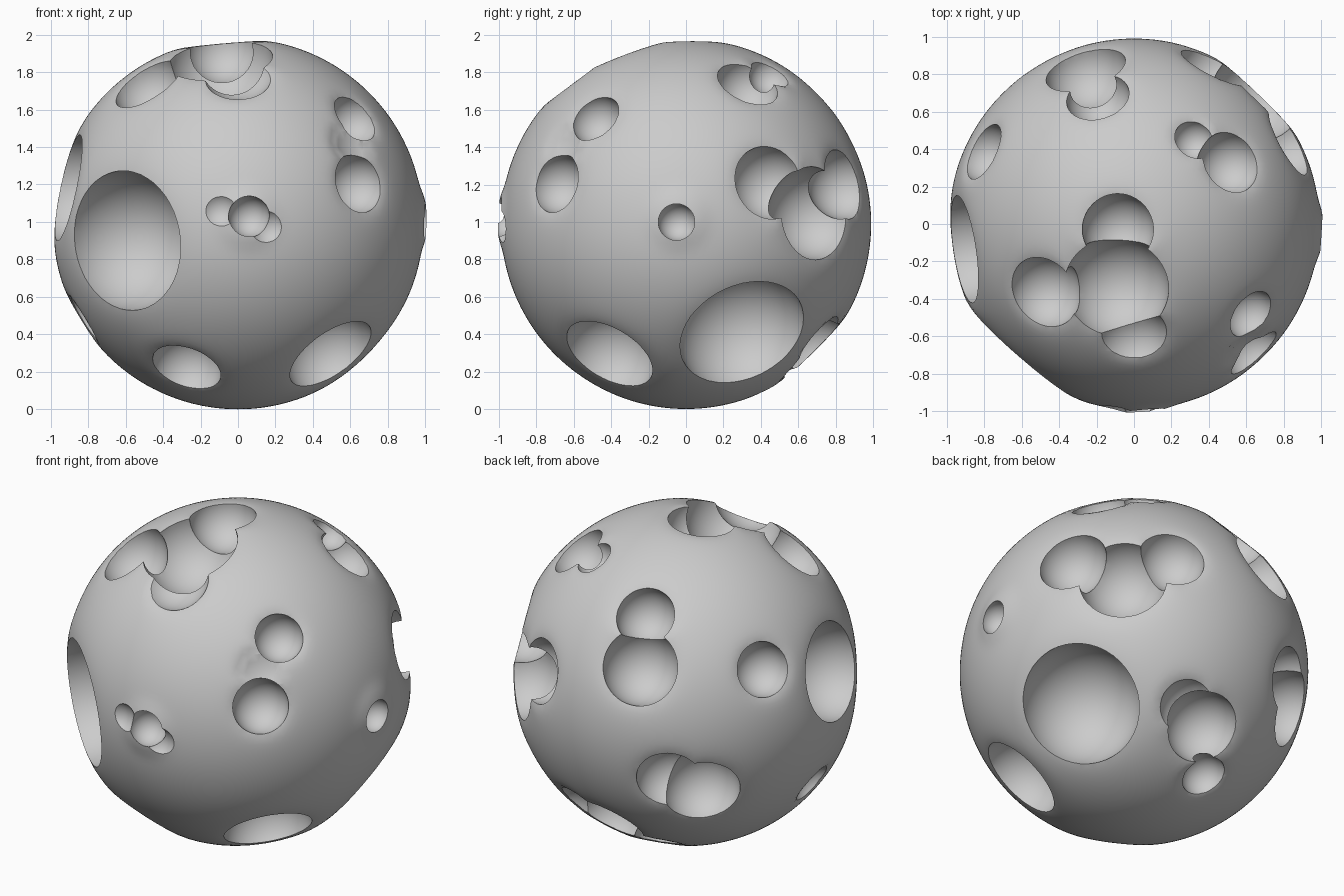
import bpy, bmesh
from math import exp
from mathutils import Vector, Matrix

if "Cube" in bpy.data.objects:
    bpy.data.objects.remove(bpy.data.objects["Cube"])

R = 0.985
CENTRE = Vector((0, 0, 0.99))

# craters: direction x, y, z from the centre, opening radius, depth / radius
CRATERS = [
    (-0.66, -0.76, -0.10, 0.375, 1.00),  # large front
    (-0.29, -0.54, -0.81, 0.19, 1.02),   # low front
    (0.52, -0.43, -0.73, 0.255, 1.00),   # low front right
    (0.62, -0.48, 0.56, 0.14, 1.10),     # front right pair
    (0.65, -0.70, 0.22, 0.16, 1.10),
    (0.58, -0.62, 0.40, 0.13, 0.22),
    (-0.10, -0.36, 0.93, 0.28, 1.02),    # top cluster
    (-0.09, -0.03, 1.00, 0.19, 1.15),
    (-0.50, -0.38, 0.78, 0.20, 1.05),
    (0.00, -0.60, 0.80, 0.18, 0.55),
    (-0.94, -0.14, 0.20, 0.29, 1.00),    # left side
    (-0.83, 0.40, 0.39, 0.16, 1.05),
    (-0.85, -0.07, -0.52, 0.13, 0.75),
    (-0.27, 0.86, 0.43, 0.22, 1.05),     # upper back pair
    (-0.20, 0.70, 0.68, 0.17, 1.05),
    (0.33, 0.46, 0.82, 0.11, 1.10),      # upper right pair
    (0.53, 0.34, 0.77, 0.17, 1.10),
    (0.86, 0.46, 0.23, 0.20, 1.00),      # back right trio
    (0.69, 0.72, 0.06, 0.25, 1.00),
    (0.44, 0.87, 0.22, 0.19, 1.00),
    (0.71, 0.33, -0.64, 0.35, 1.00),     # large low right
    (-0.61, 0.71, -0.34, 0.22, 1.10),    # low back left pair
    (-0.47, 0.84, -0.25, 0.19, 1.00),
    (0.06, 0.70, -0.71, 0.21, 1.05),     # low back trio
    (-0.13, 0.48, -0.87, 0.13, 1.05),
    (0.22, 0.74, -0.64, 0.16, 0.55),
    (0.06, -1.00, 0.04, 0.11, 1.00),     # small rimmed pits
    (-0.10, -1.00, 0.07, 0.07, 0.35),
    (0.16, -1.00, -0.02, 0.07, 0.35),
    (0.99, -0.05, 0.01, 0.10, 1.00),
]
RIMS = [Vector((0.05, -1, 0.03)).normalized(), Vector((1, -0.04, 0.03)).normalized()]

# ball, raised a little around the two small pits
bm = bmesh.new()
bmesh.ops.create_icosphere(bm, subdivisions=6, radius=R)
for v in bm.verts:
    n = v.co.normalized()
    lift = sum(0.02 * exp(-((n - p).length / 0.15) ** 4) for p in RIMS)
    # ground sinks slightly towards each crater lip
    dip = max(0.022 * exp(-max(0, (n - Vector(c[:3]).normalized()).length / c[3] - 0.9) * 5)
              for c in CRATERS[:-4])
    v.co = CENTRE + n * (R + 0.005 + lift - dip)
mesh = bpy.data.meshes.new("cratered_ball")
bm.to_mesh(mesh)
bm.free()
ball = bpy.data.objects.new("cratered_ball", mesh)
bpy.context.collection.objects.link(ball)

# spherical cutters carve the craters one after another
for i, (x, y, z, a, k) in enumerate(CRATERS):
    d = a * k
    r = (a * a + d * d) / (2 * d)
    direction = Vector((x, y, z)).normalized()
    sag = a * a / 2                       # height of the ball's own curve across the opening
    bm = bmesh.new()
    bmesh.ops.create_icosphere(bm, subdivisions=4, radius=r,
                               matrix=Matrix.Translation(CENTRE + direction * (R - sag - d + r)))
    me = bpy.data.meshes.new("crater_cutter")
    bm.to_mesh(me)
    bm.free()
    cutter = bpy.data.objects.new("crater_cutter_%02d" % i, me)
    bpy.context.collection.objects.link(cutter)
    cutter.hide_render = True
    cutter.hide_set(True)
    mod = ball.modifiers.new("crater", 'BOOLEAN')
    mod.operation = 'DIFFERENCE'
    mod.solver = 'EXACT'
    mod.object = cutter

# bake the cuts, remove the cutters and shade smooth with sharp crater edges
deps = bpy.context.evaluated_depsgraph_get()
ball_mesh = bpy.data.meshes.new_from_object(ball.evaluated_get(deps))
ball.modifiers.clear()
ball.data = ball_mesh
for ob in [o for o in bpy.data.objects if o.name.startswith("crater_cutter")]:
    bpy.data.objects.remove(ob)
bpy.context.view_layer.objects.active = ball
ball.select_set(True)
bpy.ops.object.shade_smooth_by_angle(angle=0.5)
